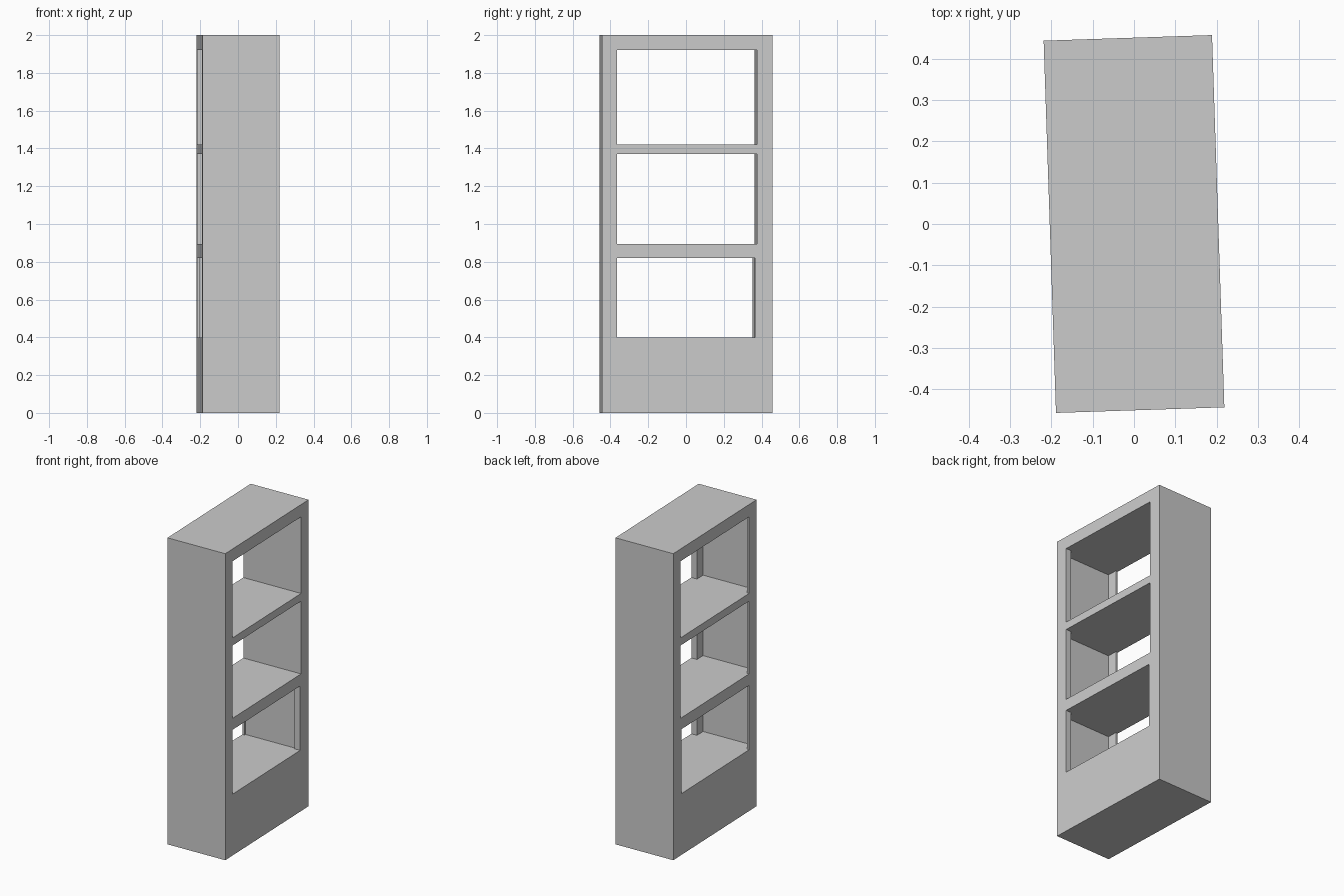
import bpy
from math import radians

cube = bpy.data.objects.get("Cube")
if cube:
    bpy.data.objects.remove(cube)

grey = bpy.data.materials.new("plain grey")
grey.use_nodes = True
COLOUR = (0.6, 0.6, 0.6, 1)
grey.diffuse_color = COLOUR
grey.node_tree.nodes["Principled BSDF"].inputs["Base Color"].default_value = COLOUR

W, D, H = 0.408, 0.902, 2.0
TURN = radians(1.9)


def box(name, x, y, z):
    """Box from (low, high) ranges, turned about the centre of the model."""
    bpy.ops.mesh.primitive_cube_add(size=1)
    ob = bpy.context.object
    ob.name = name
    for v in ob.data.vertices:
        v.co = [r[0] if c < 0 else r[1] for c, r in zip(v.co, (x, y, z))]
    ob.rotation_euler.z = TURN
    ob.data.materials.append(grey)
    return ob


def cut(target, cutter):
    mod = target.modifiers.new(cutter.name, "BOOLEAN")
    mod.operation = "DIFFERENCE"
    mod.solver = "EXACT"
    mod.object = cutter
    cutter.hide_render = True
    cutter.hide_set(True)


# Solid cabinet body
body = box("bookcase_body", (-W / 2, W / 2), (-D / 2, D / 2), (0, H))

# Open compartments right through, with a pocket in the front side wall
LEVELS = {"lower": (0.40, 0.82), "middle": (0.895, 1.37), "upper": (1.42, 1.92)}
for level, z in LEVELS.items():
    cut(body, box(level + "_opening_cutter", (-0.3, 0.3),
                  (-0.371, 0.36 if level == "lower" else 0.37), z))
    cut(body, box(level + "_pocket_cutter", (-W / 2 + 0.015, W / 2 - 0.04),
                  (-0.436, 0.37), z))
